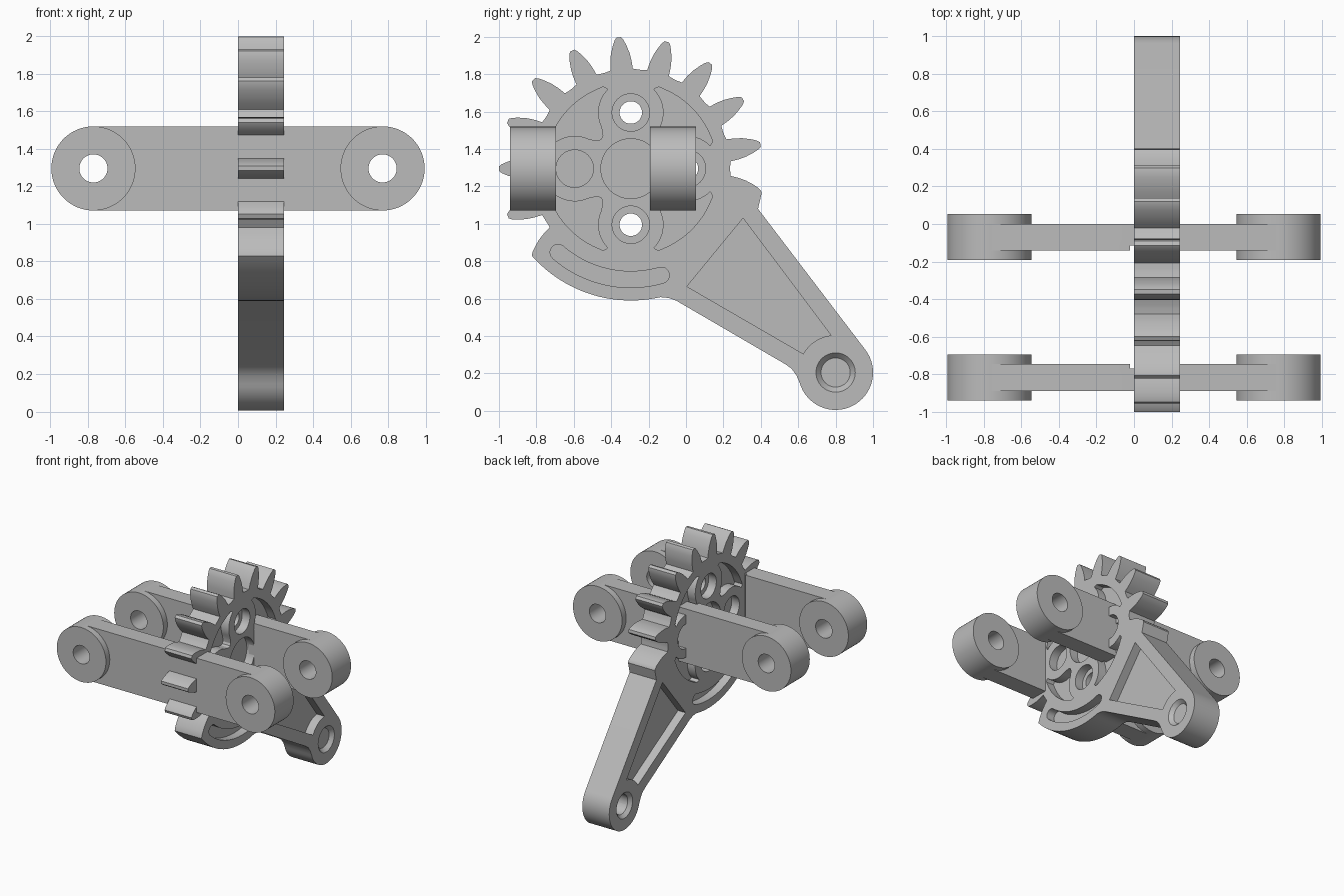
import bpy, bmesh
from math import sin, cos, asin, degrees, radians
from mathutils import Vector

if "Cube" in bpy.data.objects:
    bpy.data.objects.remove(bpy.data.objects["Cube"])

grey = bpy.data.materials.new("plain grey")
grey.use_nodes = True
grey.diffuse_color = (0.5, 0.5, 0.5, 1)
grey.node_tree.nodes["Principled BSDF"].inputs["Base Color"].default_value = (0.5, 0.5, 0.5, 1)

GY, GZ = -0.295, 1.295      # gear centre
THICK = 0.245               # plate runs from x = 0 to this
DEPTH = 0.07                # pocket depth on each side
ROOT, TIP = 0.535, 0.705
PITCH = 360 / 17
END = (0.8, 0.205)          # arm eye centre


def arc(cu, cv, r, a0, a1, n):
    """Points on an arc, angles in degrees."""
    angles = [radians(a0 + (a1 - a0) * i / n) for i in range(n + 1)]
    return [(cu + r * cos(a), cv + r * sin(a)) for a in angles]


def circle(cu, cv, r, n=48):
    return arc(cu, cv, r, 0, 360, n)[:-1]


def prism(name, pts, axis, lo, hi, top=None):
    """Extrude an outline along x or y; a second outline tapers the far end."""
    def place(p, d):
        return (d, p[0], p[1]) if axis == "x" else (p[0], d, p[1])
    bm = bmesh.new()
    a = [bm.verts.new(place(p, lo)) for p in pts]
    b = [bm.verts.new(place(p, hi)) for p in (top or pts)]
    n = len(a)
    bm.faces.new(a)
    bm.faces.new(b)
    for i in range(n):
        bm.faces.new((a[i], a[(i + 1) % n], b[(i + 1) % n], b[i]))
    bmesh.ops.recalc_face_normals(bm, faces=bm.faces)
    mesh = bpy.data.meshes.new(name)
    bm.to_mesh(mesh)
    bm.free()
    mesh.materials.append(grey)
    obj = bpy.data.objects.new(name, mesh)
    bpy.context.collection.objects.link(obj)
    return obj


def finish(obj, cutters):
    """Cut the part, drop the cutters and smooth its curved walls."""
    for c in cutters:
        m = obj.modifiers.new("cut", "BOOLEAN")
        m.operation, m.solver, m.object = "DIFFERENCE", "EXACT", c
    bpy.context.view_layer.update()
    graph = bpy.context.evaluated_depsgraph_get()
    mesh = bpy.data.meshes.new_from_object(obj.evaluated_get(graph))
    obj.modifiers.clear()
    obj.data = mesh
    for c in cutters:
        bpy.data.objects.remove(c)
    bpy.ops.object.select_all(action="DESELECT")
    obj.select_set(True)
    bpy.context.view_layer.objects.active = obj
    bpy.ops.object.shade_smooth_by_angle(angle=radians(25))


# Gear sector with lever arm: one outline
FLANK = [(ROOT, 0.06), (0.58, 0.057), (0.62, 0.05), (0.66, 0.037), (0.69, 0.024), (TIP, 0.012)]


def flank(angle, side):
    """One side of a tooth, root to tip."""
    out = []
    for r, w in FLANK:
        a = radians(angle + side * degrees(asin(w / r)))
        out.append((GY + r * cos(a), GZ + r * sin(a)))
    return out


first = -PITCH / 2
outline = [(0.385, 1.08), (0.405, 1.165)] + flank(first, 1)[::-1]
for k in range(1, 11):
    a = first + k * PITCH
    outline += arc(GY, GZ, ROOT - 0.004, a - PITCH / 2 - 1, a - PITCH / 2 + 1, 1)
    outline += flank(a, -1) + flank(a, 1)[::-1]
last = first + 11 * PITCH
outline += flank(last, -1) + arc(GY, GZ, TIP, last, 283, 24)
outline += [(-0.09, 0.603), (-0.05, 0.588), (0.53, 0.25), (0.565, 0.225), (0.59, 0.19)]
outline += arc(*END, 0.2, 196, 397, 32)
plate = prism("gear_lever", outline, "x", 0, THICK)

# Pockets, repeated on both faces
cutters = []


def pocket(pts, depth=DEPTH):
    cutters.append(prism("pocket", pts, "x", -0.1, depth))
    cutters.append(prism("pocket", pts, "x", THICK - depth, THICK + 0.1))


half = [(0.165, 0.43), (0.15, 0.437), (0.135, 0.432)] + arc(0, 0.3, 0.175, 45, -25, 10)
half += [(0.152, 0.195), (0.15, 0.175), (0.158, 0.158)]
window = half + [(v, u) for u, v in half[-2::-1]] + arc(0, 0, 0.46, 22, 68, 14)[1:-1]
for su in (1, -1):
    for sv in (1, -1):
        pocket([(GY + su * u, GZ + sv * v) for u, v in window])

# Curved slot with round ends
slot = arc(GY, GZ, 0.636, 229, 286, 20)
slot += arc(GY + 0.593 * cos(radians(286)), GZ + 0.593 * sin(radians(286)), 0.043, 286, 466, 8)[1:-1]
slot += arc(GY, GZ, 0.55, 286, 229, 20)
slot += arc(GY + 0.593 * cos(radians(229)), GZ + 0.593 * sin(radians(229)), 0.043, 49, 229, 8)[1:-1]
pocket(slot)

# Arm panel, hollowed around the eye
pocket([(0.005, 0.665), (0.305, 1.03)] + arc(*END, 0.2, 97, 150, 10))

# Hub, round recesses and bolt holes
pocket(circle(GY, GZ, 0.16))
for dy, dz in ((0, 0.3), (0, -0.3), (0.3, 0), (-0.3, 0)):
    pocket(circle(GY + dy, GZ + dz, 0.1))
    if dy >= 0:
        cutters.append(prism("bolt_hole", circle(GY + dy, GZ + dz, 0.06), "x", -0.1, 0.4))

# Arm eye with countersinks
cutters.append(prism("eye_hole", circle(*END, 0.08), "x", -0.1, 0.4))
wide, narrow = circle(*END, 0.106), circle(*END, 0.078)
cutters.append(prism("countersink", wide, "x", -0.001, 0.03, narrow))
cutters.append(prism("countersink", narrow, "x", THICK - 0.03, THICK + 0.001, wide))
finish(plate, cutters)

# Cross links with thick round ends
EX, R = 0.77, 0.2235


def end_holes(sides):
    return [prism("pin_hole", circle(s * EX, GZ, 0.075), "y", -1.5, 0.5) for s in sides]


bar = arc(EX, GZ, R, -90, 90, 32) + arc(-EX, GZ, R, 90, 270, 32)
for label, y0, y1, inner in (("front", -0.89, -0.745, -0.745), ("back", -0.14, 0.0, -0.14)):
    link = prism(label + "_link", bar, "y", y0, y1)
    # shallow seat beside the plate on the inner face
    seat = prism("seat", [(-0.02, 1), (0.2, 1), (0.2, 1.6), (-0.02, 1.6)], "y", inner - 0.025, inner + 0.025)
    finish(link, end_holes((1, -1)) + [seat])
    mid = (y0 + y1) / 2
    for side, s in (("left", 1), ("right", -1)):
        collar = prism(f"{label}_{side}_collar", circle(s * EX, GZ, R + 0.0005, 64), "y", mid - 0.1225, mid + 0.1225)
        finish(collar, end_holes((s,)))
